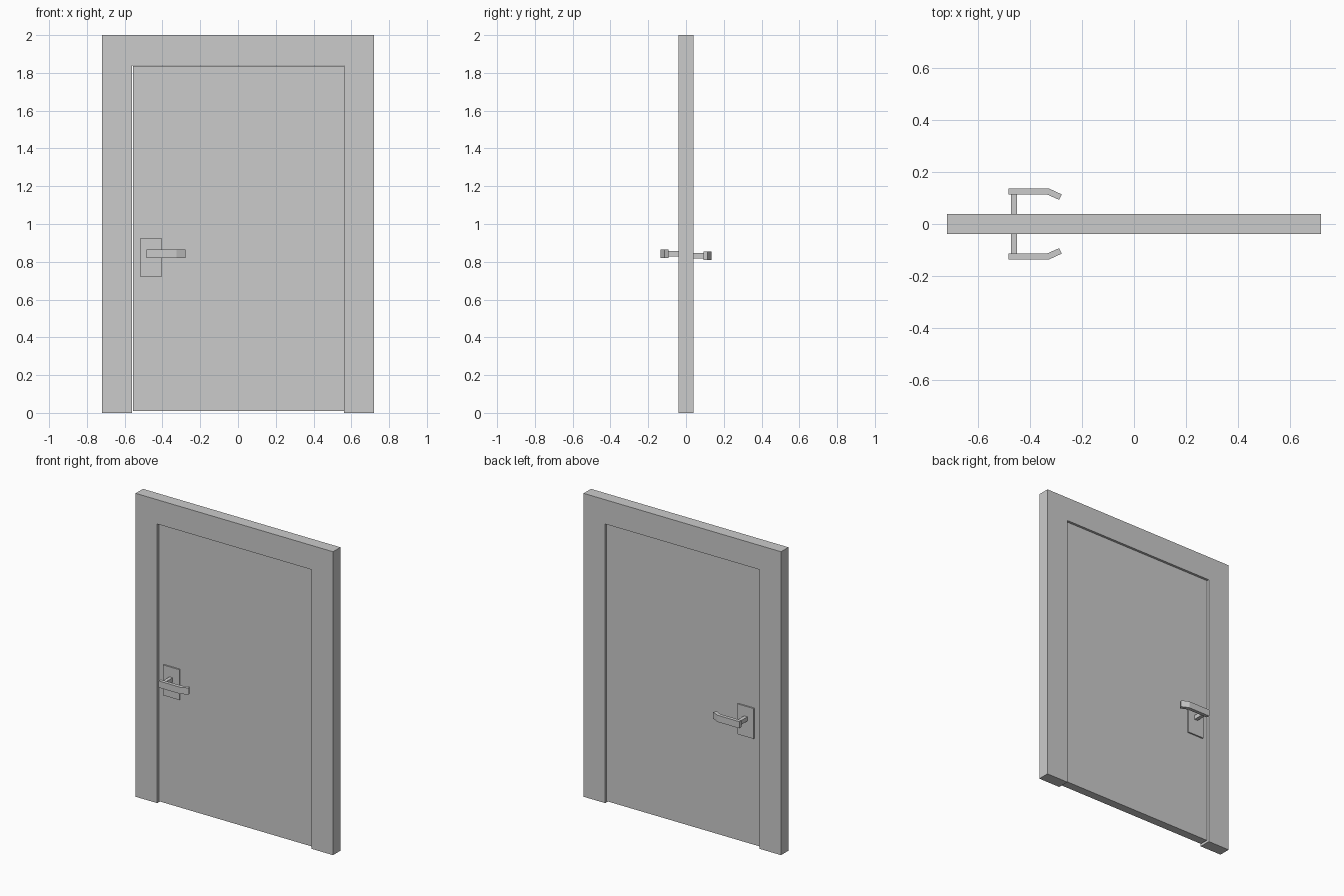
import bpy
import bmesh
from mathutils import Vector

# Remove the default cube
cube = bpy.data.objects.get("Cube")
if cube:
    bpy.data.objects.remove(cube, do_unlink=True)

# Single plain finish
grey = bpy.data.materials.new("plain grey")
grey.use_nodes = True
colour = (0.6, 0.6, 0.6, 1.0)
grey.diffuse_color = colour
grey.node_tree.nodes["Principled BSDF"].inputs["Base Color"].default_value = colour


def prism(name, outline, direction):
    """Extrude a flat outline along a direction into a closed solid."""
    bm = bmesh.new()
    face = bm.faces.new([bm.verts.new(p) for p in outline])
    result = bmesh.ops.extrude_face_region(bm, geom=[face], use_keep_orig=True)
    moved = [v for v in result["geom"] if isinstance(v, bmesh.types.BMVert)]
    bmesh.ops.translate(bm, verts=moved, vec=Vector(direction))
    bmesh.ops.recalc_face_normals(bm, faces=bm.faces)
    mesh = bpy.data.meshes.new(name)
    bm.to_mesh(mesh)
    bm.free()
    mesh.materials.append(grey)
    obj = bpy.data.objects.new(name, mesh)
    bpy.context.collection.objects.link(obj)
    return obj


def box(name, x0, x1, y0, y1, z0, z1):
    outline = [(x0, y0, z0), (x1, y0, z0), (x1, y0, z1), (x0, y0, z1)]
    return prism(name, outline, (0, y1 - y0, 0))


DEPTH = 0.0385   # half thickness of the frame
LEAF = 0.028     # half thickness of the door leaf
OUTER, INNER, LINTEL = 0.72, 0.562, 1.84

# Frame: an upside-down U, open at the floor
u_shape = [(-OUTER, 0), (-INNER, 0), (-INNER, LINTEL), (INNER, LINTEL),
           (INNER, 0), (OUTER, 0), (OUTER, 2), (-OUTER, 2)]
prism("door_frame", [(x, -DEPTH, z) for x, z in u_shape], (0, 2 * DEPTH, 0))

# Door leaf, recessed, with a gap on the latch side and below
box("door_leaf", -0.555, 0.56, -LEAF, LEAF, 0.01, 1.836)

# Handle set on each face; the back one sits slightly lower
lever_path = [(-0.484, 0.113), (-0.333, 0.113), (-0.288, 0.093),
              (-0.278, 0.114), (-0.326, 0.136), (-0.484, 0.136)]
for side, sign, drop in (("front", -1, 0), ("back", 1, 0.01)):
    mid = 0.842 - drop
    box(side + "_handle_plate", -0.52, -0.402,
        sign * LEAF, sign * (DEPTH - 0.001), 0.722 - drop, 0.922 - drop)
    box(side + "_handle_spindle", -0.474, -0.45,
        sign * LEAF, sign * 0.114, mid - 0.014, mid + 0.014)
    prism(side + "_handle_lever",
          [(x, sign * y, mid - 0.022) for x, y in lever_path], (0, 0, 0.044))
